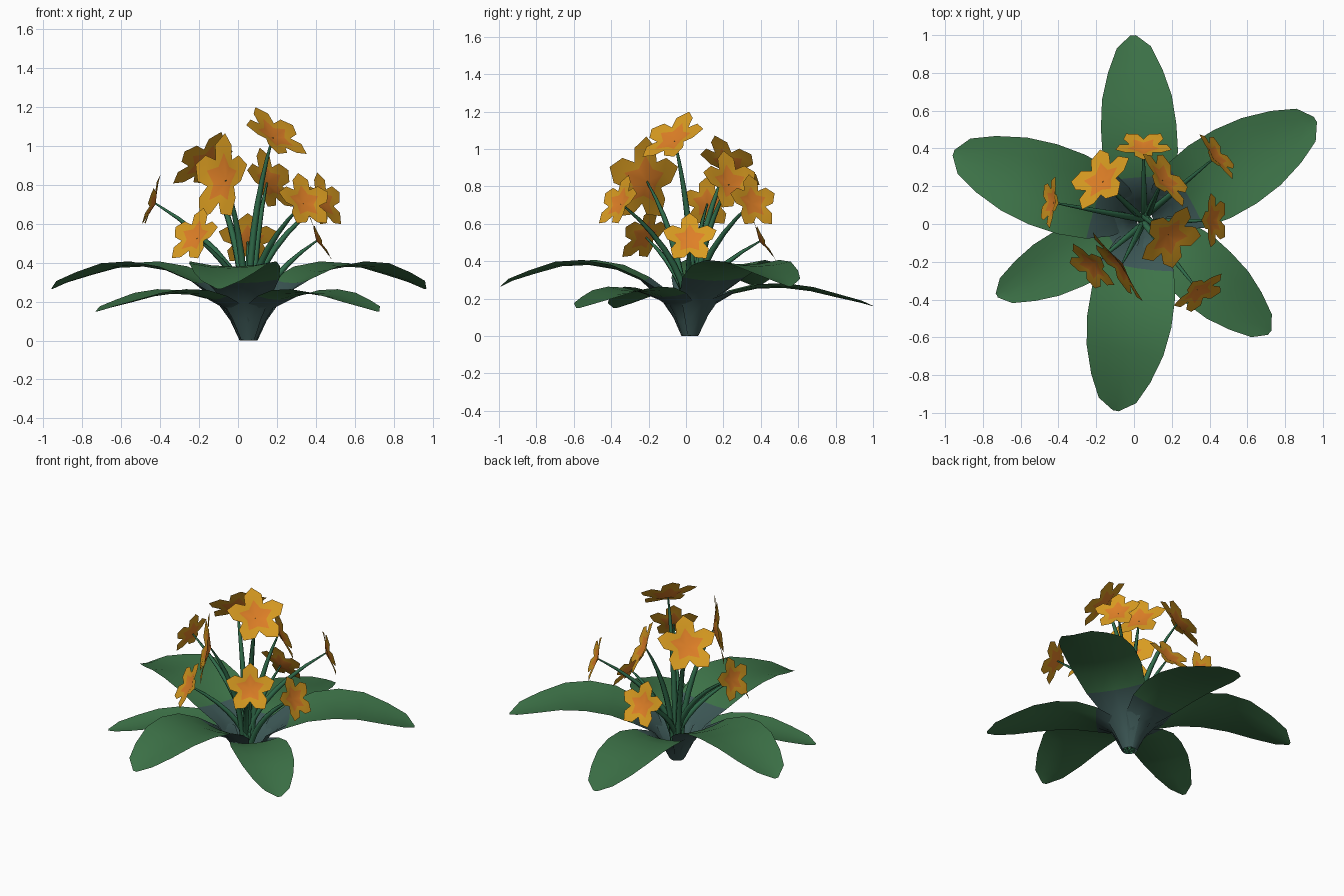
import bpy, bmesh, math
from mathutils import Vector

if "Cube" in bpy.data.objects:
    bpy.data.objects.remove(bpy.data.objects["Cube"])

C = Vector((0.055, 0.02, 0.0))   # centre of the clump


def mat(name, rgb):
    m = bpy.data.materials.new(name)
    m.diffuse_color = (*rgb, 1)
    m.use_nodes = True
    m.node_tree.nodes["Principled BSDF"].inputs["Base Color"].default_value = m.diffuse_color
    return m


LEAF = mat("leaf green", (0.047, 0.172, 0.065))
BASE = mat("grey teal leaf base", (0.046, 0.097, 0.093))
STEM = mat("stem green", (0.03, 0.15, 0.07))
GOLD = mat("petal gold", (0.69, 0.33, 0.015))
ORANGE = mat("flower orange", (0.74, 0.215, 0.02))


def finish(name, bm, mats, smooth=True):
    me = bpy.data.meshes.new(name)
    bm.normal_update()
    for f in bm.faces:
        f.smooth = smooth
    bm.to_mesh(me)
    bm.free()
    for m in mats:
        me.materials.append(m)
    ob = bpy.data.objects.new(name, me)
    bpy.context.collection.objects.link(ob)
    return ob


# Leaf profiles: distance from the centre, height, half width
TALL = [(.045, 0, .035), (.09, .10, .075), (.16, .20, .135), (.26, .295, .195), (.40, .355, .222),
        (.55, .38, .225), (.70, .373, .205), (.85, .332, .158), (.97, .295, .10), (1.03, .265, .015)]
LOW = [(.045, 0, .035), (.08, .08, .07), (.13, .165, .12), (.23, .225, .175), (.36, .253, .20),
       (.50, .258, .20), (.65, .24, .185), (.79, .207, .145), (.92, .178, .09), (.985, .16, .015)]


def leaf(name, prof, angle, sr, sw, sz):
    a = math.radians(angle)
    out = Vector((math.cos(a), math.sin(a), 0))
    side = Vector((-math.sin(a), math.cos(a), 0))
    up = Vector((0, 0, 1))
    bm = bmesh.new()
    rows = []
    for i, (r, z, w) in enumerate(prof):
        p, q = prof[max(i - 1, 0)], prof[min(i + 1, len(prof) - 1)]
        t = Vector((q[0] - p[0], q[1] - p[1])).normalized()
        n = out * -t.y + up * t.x
        cup = 0.35 if i < 3 else 0.12          # the base wraps, the blade is nearly flat
        row = []
        for k in (-1, -.5, 0, .5, 1):
            pos = C + out * r * sr + up * z * sz + side * k * w * sw + n * cup * w * k * k
            pos.z = max(pos.z, 0)
            row.append(bm.verts.new(pos))
        rows.append(row)
    for i in range(len(rows) - 1):
        for j in range(4):
            f = bm.faces.new((rows[i][j], rows[i + 1][j], rows[i + 1][j + 1], rows[i][j + 1]))
            f.material_index = 1 if i < 3 else 0
    finish(name, bm, [LEAF, BASE])


leaf("tall_leaf_right", TALL, 30.5, 1.02, 1.0, 1.0)
leaf("tall_leaf_left", TALL, 160.5, 1.04, 1.0, 1.0)
leaf("tall_leaf_front", TALL, 261.5, 0.99, 1.0, 1.0)
leaf("low_leaf_back", LOW, 93.5, 0.995, 1.0, 1.0)
leaf("low_leaf_right", LOW, -42, 0.905, 0.9, 0.93)
leaf("low_leaf_left", LOW, 207, 0.89, 0.82, 0.93)


def flower(name, pos, normal, R):
    rot = Vector(normal).to_track_quat('Z', 'Y')
    bm = bmesh.new()

    def v(r, deg, z):
        t = math.radians(deg)
        return bm.verts.new(pos + rot @ (Vector((r * math.cos(t), r * math.sin(t), z)) * R))

    c = v(0, 0, -.14)
    inner = [v(.36, 72 * i + 54, -.03) for i in range(5)]
    notch = [v(.56, 72 * i + 54, .0) for i in range(5)]
    for i in range(5):
        n0, n1, o0, o1 = inner[i], inner[(i + 1) % 5], notch[i], notch[(i + 1) % 5]
        a = 72 * i + 90
        m = v(.62, a, .02)
        s0, s1, tip = v(.86, a - 22, .06), v(.86, a + 22, .06), v(1.08, a, .05)
        bm.faces.new((c, n0, m, n1)).material_index = 1      # orange star
        for f in ((n0, o0, s0, m), (m, s0, tip, s1), (m, s1, o1, n1)):
            bm.faces.new(f)                                  # gold petal
    finish(name, bm, [GOLD, ORANGE])


def stem(name, end, k):
    # curved tapering tube, rising upright and then leaning out
    a = 2.4 * k
    p0 = C + Vector((math.cos(a), math.sin(a), 0)) * 0.025
    p1 = p0 + Vector((0, 0, end.z * 0.57))
    bm = bmesh.new()
    rings = []
    N = 8
    for i in range(N + 1):
        u = i / N
        p = p0 * (1 - u) ** 2 + p1 * 2 * u * (1 - u) + end * u * u
        t = (p1 - p0) * (1 - u) + (end - p1) * u
        q = t.to_track_quat('Z', 'Y')
        r = 0.014 + 0.030 * u * (1 - u) * 1.2 - 0.009 * u
        rings.append([bm.verts.new(p + q @ Vector((r * math.cos(j * math.tau / 5),
                                                   r * math.sin(j * math.tau / 5), 0)))
                      for j in range(5)])
    for A, B in zip(rings, rings[1:]):
        for j in range(5):
            bm.faces.new((A[j], A[(j + 1) % 5], B[(j + 1) % 5], B[j]))
    for w in rings[0]:
        w.co.z = 0
    finish(name, bm, [STEM])


# Flowers: centre, facing direction, radius
FLOWERS = [
    ((-.44, .115, .71), (-.93, .10, .32), .135),
    ((-.175, .235, .92), (-.55, .50, .65), .18),
    ((.05, .41, .515), (.0, .86, .48), .145),
    ((.165, .24, .82), (.72, .55, .40), .17),
    ((.44, .36, .715), (.76, .56, .30), .143),
    ((.42, .02, .52), (.88, .0, .45), .14),
    ((.19, -.07, 1.06), (.52, -.45, .72), .178),
    ((-.085, -.225, .83), (-.80, -.58, .14), .22),
    ((-.225, -.225, .535), (-.60, -.60, .45), .15),
    ((.345, -.36, .715), (.50, -.75, .45), .148),
]
for k, (p, n, R) in enumerate(FLOWERS):
    p, n = Vector(p), Vector(n).normalized()
    flower(f"flower_{k + 1}", p, n, R)
    stem(f"stem_{k + 1}", p - n * R * 0.13, k)
